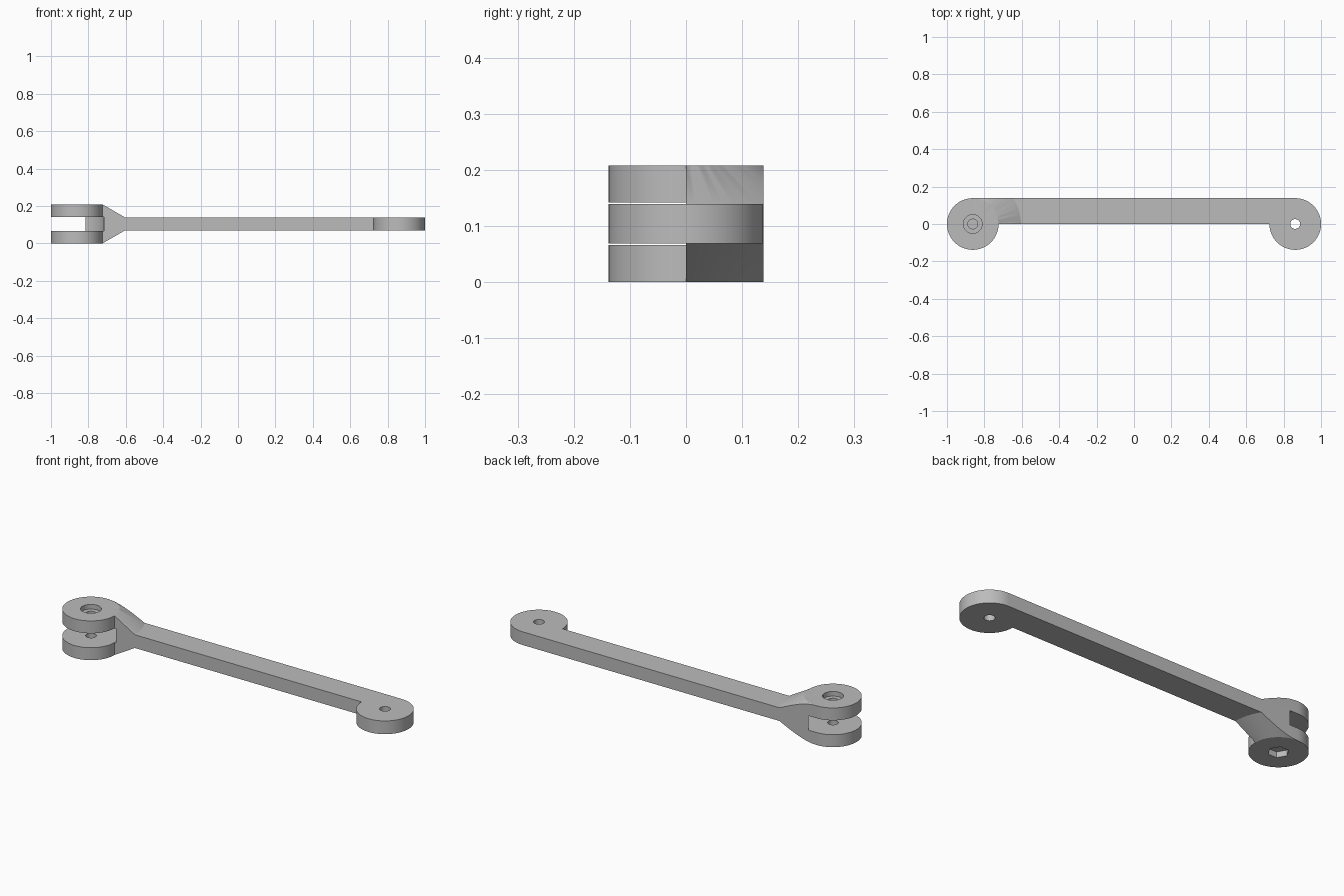
import bpy, bmesh
from math import radians, cos, sin, pi
from mathutils import Matrix

if "Cube" in bpy.data.objects:
    bpy.data.objects.remove(bpy.data.objects["Cube"])

EYE_X, R, TOP = 0.862, 0.138, 0.208    # pivot offset, eye radius, fork height
ARM_LOW, ARM_HIGH = 0.069, 0.139       # arm thickness
SEGMENTS = 96

grey = bpy.data.materials.new("grey_plastic")
grey.use_nodes = True
colour = (0.5, 0.5, 0.5, 1)
grey.diffuse_color = colour
grey.node_tree.nodes["Principled BSDF"].inputs["Base Color"].default_value = colour


def finish(name, bm):
    bmesh.ops.recalc_face_normals(bm, faces=bm.faces)
    mesh = bpy.data.meshes.new(name)
    bm.to_mesh(mesh)
    bm.free()
    mesh.materials.append(grey)
    obj = bpy.data.objects.new(name, mesh)
    bpy.context.collection.objects.link(obj)
    return obj


def prism(name, outline, low, high):
    bm = bmesh.new()
    face = bm.faces.new([bm.verts.new((x, y, low)) for x, y in outline])
    result = bmesh.ops.extrude_face_region(bm, geom=[face])
    moved = [v for v in result["geom"] if isinstance(v, bmesh.types.BMVert)]
    bmesh.ops.translate(bm, verts=moved, vec=(0, 0, high - low))
    return finish(name, bm)


def arc(x, radius, start, end, count):
    angles = [radians(start + (end - start) * i / count) for i in range(count + 1)]
    return [(x + radius * cos(a), radius * sin(a)) for a in angles]


def cylinder(name, x, radius, low, high, sides=SEGMENTS):
    return prism(name, arc(x, radius, 0, 360, sides)[:-1], low, high)


def lathe(name, x, profile):
    bm = bmesh.new()
    verts = [bm.verts.new((r, 0, z)) for r, z in profile]
    edges = [bm.edges.new(pair) for pair in zip(verts, verts[1:])]
    bmesh.ops.spin(bm, geom=verts + edges, cent=(0, 0, 0), axis=(0, 0, 1),
                   angle=2 * pi, steps=SEGMENTS)
    bmesh.ops.remove_doubles(bm, verts=bm.verts, dist=1e-5)
    bmesh.ops.transform(bm, matrix=Matrix.Translation((x, 0, 0)), verts=bm.verts)
    return finish(name, bm)


def combine(target, tool, operation):
    mod = target.modifiers.new(operation, "BOOLEAN")
    mod.operation, mod.object, mod.solver = operation, tool, "EXACT"
    bpy.context.view_layer.objects.active = target
    bpy.ops.object.modifier_apply(modifier=mod.name)
    bpy.data.objects.remove(tool)


# Straight arm running into the single eye
outline = arc(EYE_X, R, 90, -180, 72) + [(-0.84, 0), (-0.84, R)]
link = prism("link_arm", outline, ARM_LOW, ARM_HIGH)

# Conical flare that thickens the arm up to the fork, trimmed to the arm width
flare = lathe("fork_flare", -EYE_X,
              [(0, 0), (R, 0), (0.318, TOP / 2), (R, TOP), (0, TOP)])
trim = prism("trim_box", [(-EYE_X, 0), (0, 0), (0, R), (-EYE_X, R)], -0.1, 0.4)
combine(flare, trim, "INTERSECT")
combine(link, flare, "UNION")
combine(link, cylinder("fork_eye", -EYE_X, R, 0, TOP), "UNION")

# Slot between the fork cheeks
combine(link, cylinder("slot_cutter", -EYE_X, 0.146, 0.066, 0.142), "DIFFERENCE")

# Pivot holes, bolt head recess above and hexagonal nut recess below
for x in (-EYE_X, EYE_X):
    combine(link, cylinder("hole_cutter", x, 0.026, -0.1, 0.4, 48), "DIFFERENCE")
combine(link, cylinder("head_cutter", -EYE_X, 0.05, TOP - 0.025, 0.4, 48), "DIFFERENCE")
combine(link, cylinder("nut_cutter", -EYE_X, 0.05, -0.1, 0.03, 6), "DIFFERENCE")

# Smooth shading with crisp edges
bpy.ops.object.select_all(action="DESELECT")
link.select_set(True)
bpy.context.view_layer.objects.active = link
bpy.ops.object.shade_smooth_by_angle(angle=radians(25))
